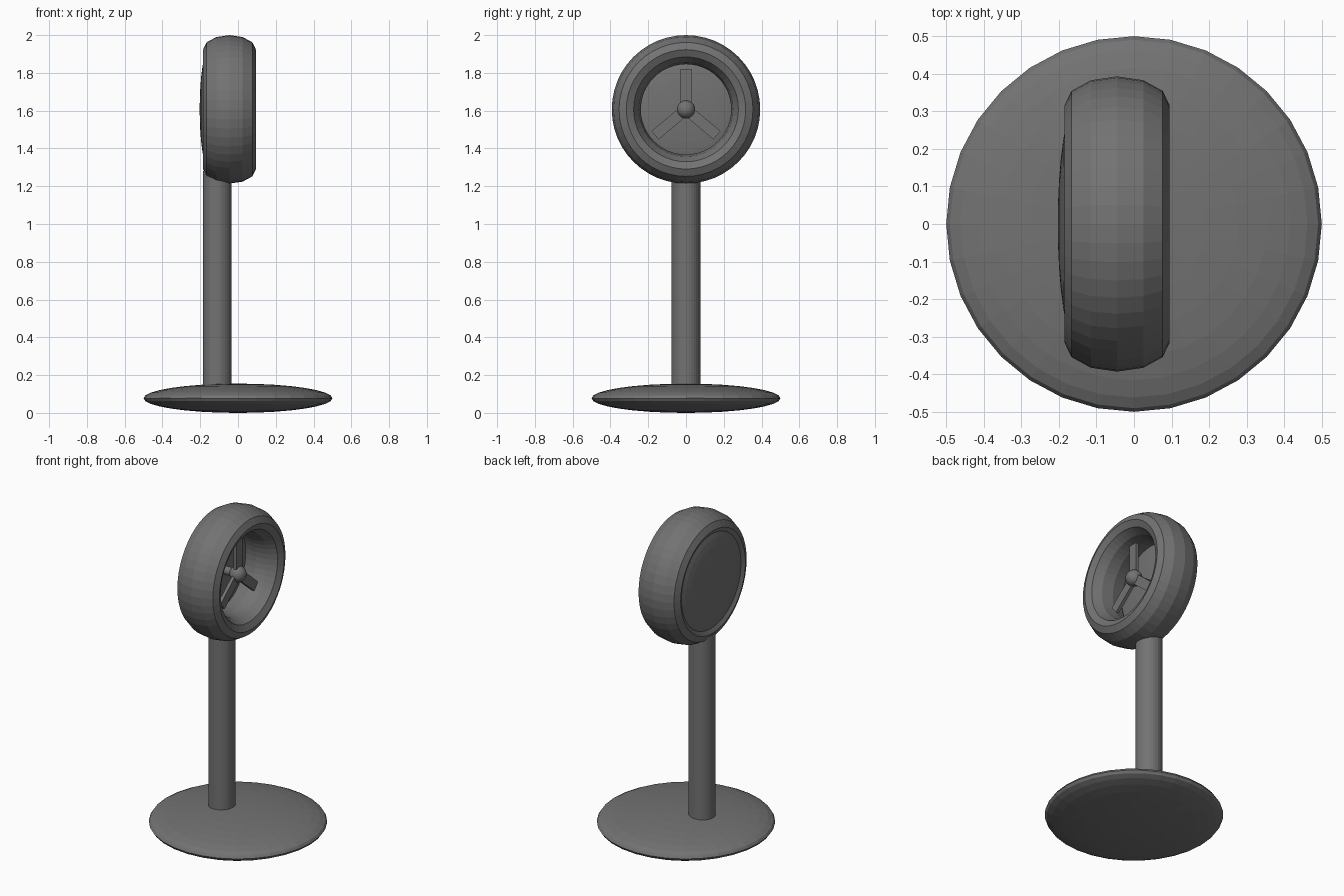
import bpy
import math
from mathutils import Matrix

if "Cube" in bpy.data.objects:
    bpy.data.objects.remove(bpy.data.objects["Cube"])

grey = bpy.data.materials.new("dark_grey")
grey.diffuse_color = (0.17, 0.17, 0.17, 1)
grey.use_nodes = True
grey.node_tree.nodes["Principled BSDF"].inputs["Base Color"].default_value = grey.diffuse_color

HEAD_Z = 1.607
TURN = (0, math.pi / 2, 0)   # lay a z axis along x


def finish(name, scale=None):
    ob = bpy.context.object
    ob.name = name
    if scale:
        ob.scale = scale
    ob.data.materials.append(grey)
    return ob


def disc(name, radius, half, loc, rot=(0, 0, 0)):
    bpy.ops.mesh.primitive_uv_sphere_add(segments=32, ring_count=16, radius=1,
                                         location=loc, rotation=rot)
    return finish(name, (radius, radius, half))


def rod(name, radius, length, loc, rot=(0, 0, 0)):
    bpy.ops.mesh.primitive_cylinder_add(vertices=32, radius=radius, depth=length,
                                        location=loc, rotation=rot)
    return finish(name)


# lens-shaped foot and upright pole
disc("base", 0.5, 0.0775, (0, 0, 0.0775))
rod("pole", 0.076, 1.18, (-0.11, 0, 0.69))

# fan housing: a ring stretched along its axis, with a domed back
bpy.ops.mesh.primitive_torus_add(major_segments=48, minor_segments=12,
                                 major_radius=0.316, minor_radius=0.077,
                                 location=(-0.045, 0, HEAD_Z), rotation=TURN)
finish("housing_ring", (1, 1, 0.14 / 0.077))
disc("back_plate", 0.315, 0.049, (-0.154, 0, HEAD_Z), TURN)

# shaft, hub and three blades
rod("shaft", 0.025, 0.16, (-0.08, 0, HEAD_Z), TURN)
disc("hub", 0.048, 0.048, (0, 0, HEAD_Z))
for i, angle in enumerate((0, 130, -130)):
    bpy.ops.mesh.primitive_cube_add(size=1)
    blade = finish("blade_%d" % (i + 1))
    blade.data.transform(Matrix.Translation((0, 0, 0.107))
                         @ Matrix.Diagonal((0.02, 0.058, 0.214, 1)))
    blade.location = (0, 0, HEAD_Z)
    blade.rotation_euler = (math.radians(angle), 0, 0)
